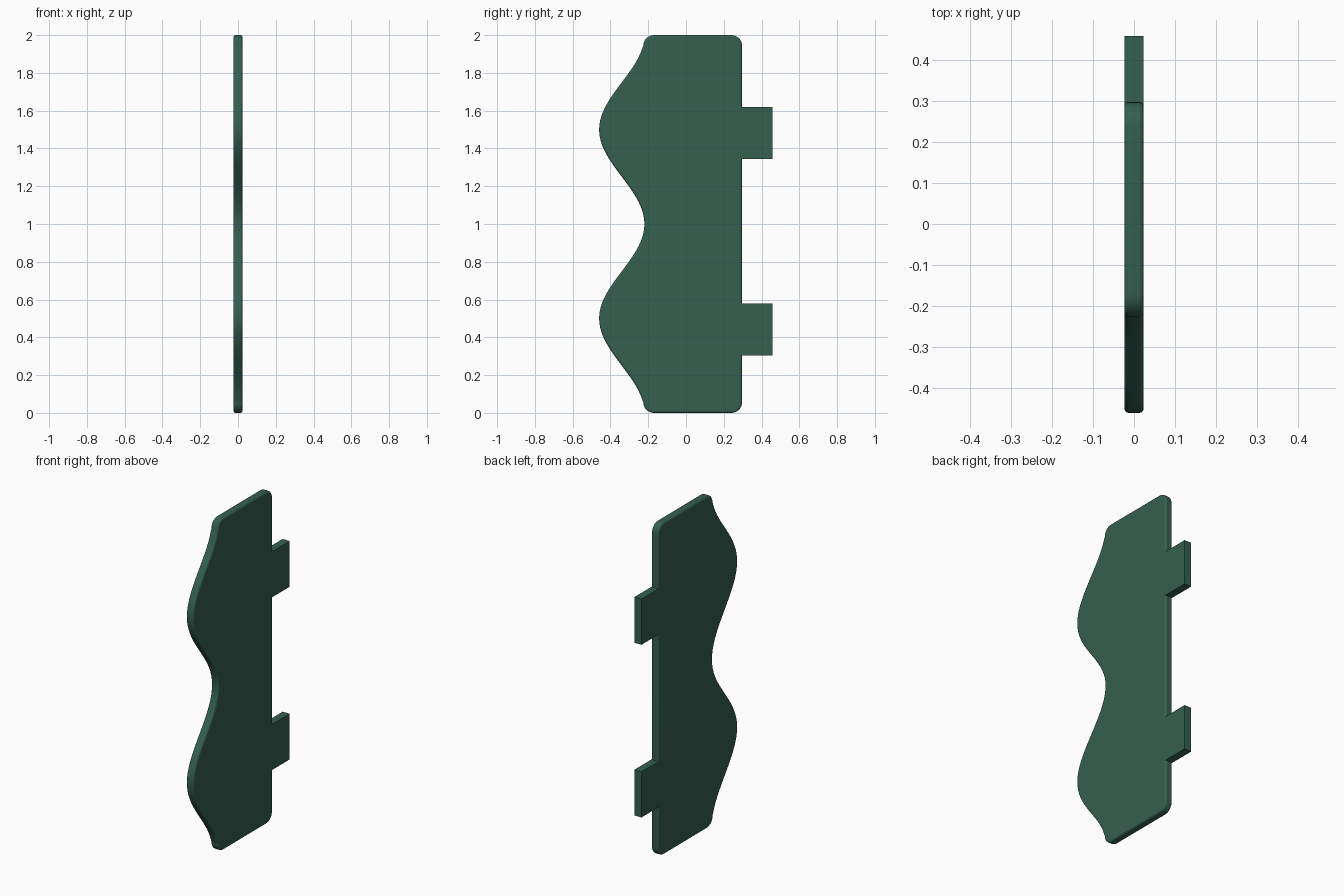
import bpy, bmesh
from math import cos, sin, pi, radians

if "Cube" in bpy.data.objects:
    bpy.data.objects.remove(bpy.data.objects["Cube"])

HALF = 0.0235      # half thickness of the board
BACK = 0.297       # straight rear edge
R = 0.057          # corner radius

mat = bpy.data.materials.new("dark_green")
mat.diffuse_color = (0.035, 0.115, 0.08, 1)
mat.use_nodes = True
mat.node_tree.nodes["Principled BSDF"].inputs["Base Color"].default_value = mat.diffuse_color


def plate(name, outline, bevel=0.0):
    """Extrude a (y, z) outline symmetrically along x."""
    bm = bmesh.new()
    face = bm.faces.new([bm.verts.new((-HALF, y, z)) for y, z in outline])
    ext = bmesh.ops.extrude_face_region(bm, geom=[face])
    verts = [v for v in ext["geom"] if isinstance(v, bmesh.types.BMVert)]
    bmesh.ops.translate(bm, verts=verts, vec=(2 * HALF, 0, 0))
    bmesh.ops.recalc_face_normals(bm, faces=bm.faces)
    mesh = bpy.data.meshes.new(name)
    bm.to_mesh(mesh)
    bm.free()
    mesh.materials.append(mat)
    obj = bpy.data.objects.new(name, mesh)
    bpy.context.collection.objects.link(obj)
    if bevel:
        mod = obj.modifiers.new("soft_edge", "BEVEL")
        mod.width = bevel
        mod.segments = 3
        mod.limit_method = "ANGLE"
        mod.angle_limit = radians(60)
        bpy.context.view_layer.objects.active = obj
        obj.select_set(True)
        bpy.ops.object.shade_smooth_by_angle(angle=radians(35))
        obj.select_set(False)
    return obj


def arc(cy, cz, start, steps=8):
    """Quarter-circle corner, counter-clockwise from start degrees."""
    return [(cy + R * cos(radians(start + 90 * i / steps)),
             cz + R * sin(radians(start + 90 * i / steps)))
            for i in range(steps + 1)]


# Board: rounded corners and a two-crest wavy front edge
wave = []
N = 64
for i in range(N + 1):
    z = 2 - R - 0.012 - i * (2 - 2 * R - 0.024) / N
    wave.append((-0.34 + 0.12 * cos(2 * pi * z), z))
left = -0.226 + R
outline = (arc(left, R, 180) + arc(BACK - R, R, 270)
           + arc(BACK - R, 2 - R, 0) + arc(left, 2 - R, 90) + wave)
plate("wavy_board", outline, 0.01)

# Mounting tabs on the rear edge
for label, z0 in (("lower", 0.305), ("upper", 1.345)):
    plate(label + "_tab", [(BACK - 0.01, z0), (0.458, z0),
                           (0.458, z0 + 0.275), (BACK - 0.01, z0 + 0.275)])
